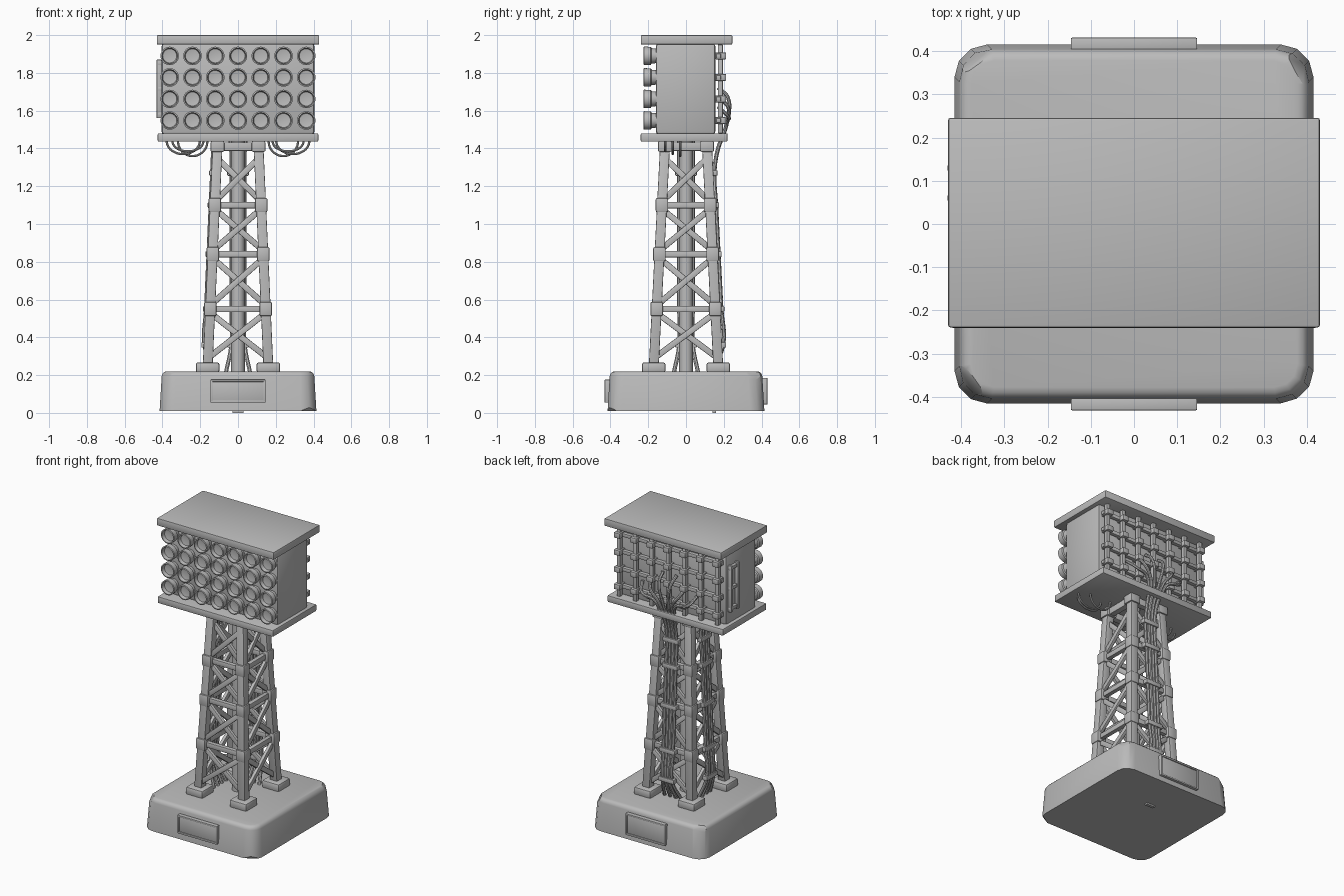
import bpy, bmesh, math
from mathutils import Vector, Matrix

cube = bpy.data.objects.get("Cube")
if cube:
    bpy.data.objects.remove(cube, do_unlink=True)

GREY = (0.5, 0.5, 0.5, 1)
mat = bpy.data.materials.new("light_grey")
mat.use_nodes = True
mat.diffuse_color = GREY
mat.node_tree.nodes["Principled BSDF"].inputs["Base Color"].default_value = GREY
parts = []


def add(name, mesh):
    obj = bpy.data.objects.new(name, mesh)
    bpy.context.scene.collection.objects.link(obj)
    if not mesh.materials:
        mesh.materials.append(mat)
    parts.append(obj)
    return obj


def finish(name, bm):
    bmesh.ops.recalc_face_normals(bm, faces=bm.faces)
    mesh = bpy.data.meshes.new(name)
    bm.to_mesh(mesh)
    bm.free()
    return add(name, mesh)


def block(name, center, size, bevel=0.006, matrix=None):
    bm = bmesh.new()
    bmesh.ops.create_cube(bm, size=1)
    bmesh.ops.scale(bm, vec=size, verts=bm.verts)
    if bevel:
        bmesh.ops.bevel(bm, geom=bm.edges[:], offset=bevel, segments=2, profile=0.5, affect='EDGES')
    bm.transform(Matrix.Translation(center) @ (matrix or Matrix()))
    return finish(name, bm)


def bar(name, a, b, width, depth, facing):
    """Rectangular bar from a to b; depth is measured along the facing direction."""
    a, b = Vector(a), Vector(b)
    z = (b - a).normalized()
    x = Vector(facing).cross(z).normalized()
    rot = Matrix((x, z.cross(x), z)).transposed().to_4x4()
    return block(name, (a + b) / 2, (width, depth, (b - a).length), 0.004, rot)


def cable(name, points, radius=0.009):
    curve = bpy.data.curves.new(name, 'CURVE')
    curve.dimensions = '3D'
    curve.bevel_depth, curve.bevel_resolution, curve.resolution_u = radius, 2, 5
    curve.use_fill_caps = True
    sp = curve.splines.new('BEZIER')
    sp.bezier_points.add(len(points) - 1)
    for p, co in zip(sp.bezier_points, points):
        p.co = co
        p.handle_left_type = p.handle_right_type = 'AUTO'
    temp = bpy.data.objects.new(name + "_path", curve)
    bpy.context.scene.collection.objects.link(temp)
    bpy.context.view_layer.update()
    mesh = bpy.data.meshes.new_from_object(temp.evaluated_get(bpy.context.evaluated_depsgraph_get()))
    bpy.data.objects.remove(temp, do_unlink=True)
    add(name, mesh)


# Chipped concrete base
bm = bmesh.new()
bmesh.ops.create_cube(bm, size=1)
bmesh.ops.scale(bm, vec=(0.83, 0.83, 0.21), verts=bm.verts)
bmesh.ops.translate(bm, vec=(0, 0, 0.115), verts=bm.verts)
for v in bm.verts:
    if v.co.z > 0.1:
        v.co.x *= 0.97
        v.co.y *= 0.97
upright = [e for e in bm.edges if abs(e.verts[0].co.z - e.verts[1].co.z) > 0.1]
bmesh.ops.bevel(bm, geom=upright, offset=0.075, segments=3, profile=0.5, affect='EDGES')
rim = [e for e in bm.edges if all(v.co.z > 0.2 for v in e.verts)]
bmesh.ops.bevel(bm, geom=rim, offset=0.025, segments=3, profile=0.5, affect='EDGES')
for n in ((-0.8, -0.6, 0.6), (0.5, -0.8, -0.7), (0.9, 0.5, 0.6), (-0.6, 0.8, 0.5)):
    n = Vector(n).normalized()
    far = max(v.co.dot(n) for v in bm.verts)
    cut = bmesh.ops.bisect_plane(bm, geom=bm.verts[:] + bm.edges[:] + bm.faces[:],
                                 plane_co=n * (far - 0.012), plane_no=n, clear_outer=True)
    bmesh.ops.edgenet_fill(bm, edges=[e for e in cut['geom_cut'] if isinstance(e, bmesh.types.BMEdge)])
finish("base", bm)
block("underside_mark", (0, 0.15, 0.007), (0.06, 0.02, 0.014), 0)

# Framed plates on the front and back of the base
for name, y, h in (("front", -0.416, 0.12), ("back", 0.416, 0.14)):
    s = math.copysign(1, y)
    block(name + "_plate", (0, y - s * 0.004, 0.115), (0.28, 0.025, h - 0.01), 0.003)
    for k in (-1, 1):
        block(name + "_plate_rail", (0, y, 0.115 + k * (h / 2 - 0.005)), (0.29, 0.03, 0.012), 0.003)
        block(name + "_plate_stile", (k * 0.14, y, 0.115), (0.012, 0.03, h), 0.003)


# Tapering lattice tower
def leg(z, sx, sy):
    t = (z - 0.26) / 1.12
    return Vector((sx * (0.16 - 0.05 * t), sy * (0.17 - 0.057 * t), z))


JOINTS = (0.55, 0.84, 1.10)
LEVELS = (0.27,) + JOINTS + (1.37,)
for sx in (-1, 1):
    for sy in (-1, 1):
        bar("leg", leg(0.24, sx, sy), leg(1.42, sx, sy), 0.052, 0.052, (0, 1, 0))
        block("foot", leg(0.24, sx, sy), (0.125, 0.125, 0.055), 0.012)
        block("leg_cap", leg(1.41, sx, sy), (0.072, 0.072, 0.055))
        for z in JOINTS:
            block("leg_collar", leg(z, sx, sy), (0.066, 0.066, 0.075), 0.008)

for ax, ay in ((0, -1), (0, 1), (-1, 0), (1, 0)):
    # the two legs that border this side of the tower
    ends = [(ax or k, ay or k) for k in (-1, 1)]
    (lx, ly), (rx, ry) = ends
    for z in JOINTS:
        bar("crossbar", leg(z, lx, ly), leg(z, rx, ry), 0.034, 0.03, (ax, ay, 0))
    bar("top_crossbar", leg(1.41, lx, ly), leg(1.41, rx, ry), 0.045, 0.04, (ax, ay, 0))
    for lo, hi in zip(LEVELS, LEVELS[1:]):
        for p, q, shift in ((ends[0], ends[1], 0.006), (ends[1], ends[0], -0.006)):
            off = Vector((ax, ay, 0)) * shift
            bar("brace", leg(lo + 0.02, *p) + off, leg(hi - 0.02, *q) + off, 0.032, 0.022, (ax, ay, 0))

# Central conduit
bm = bmesh.new()
bmesh.ops.create_cone(bm, cap_ends=True, segments=20, radius1=0.036, radius2=0.036, depth=1.24,
                      matrix=Matrix.Translation((0, 0, 0.83)))
finish("conduit", bm)

# Lamp housing between roof and platform
block("roof", (0, 0.003, 1.975), (0.86, 0.485, 0.05))
block("platform", (0, -0.01, 1.458), (0.85, 0.46, 0.044))
block("housing", (0, -0.002, 1.715), (0.81, 0.315, 0.48), 0.015)

# Lathed lamp cups in a grid
COLUMNS = [0.1205 * i for i in range(-3, 4)]
ROWS = [1.548 + 0.114 * i for i in range(4)]
PROFILE = ((0.038, 0), (0.041, 0.025), (0.048, 0.03), (0.049, 0.066), (0.042, 0.068), (0.037, 0.045), (0, 0.038))
bm = bmesh.new()
verts = [bm.verts.new((r, -d, 0)) for r, d in PROFILE]
edges = [bm.edges.new(pair) for pair in zip(verts, verts[1:])]
bmesh.ops.spin(bm, geom=verts + edges, cent=(0, 0, 0), axis=(0, 1, 0), angle=math.tau, steps=24)
bmesh.ops.remove_doubles(bm, verts=bm.verts, dist=0.0002)
lamp = finish("lamp", bm)
spots = [(x, -0.157, z) for x in COLUMNS for z in ROWS]
lamp.location = spots[0]
for spot in spots[1:]:
    add("lamp", lamp.data).location = spot

# Rear support grid with clamps
for x in COLUMNS:
    bar("rear_upright", (x, 0.182, 1.48), (x, 0.182, 1.95), 0.026, 0.026, (0, 1, 0))
    for z in ROWS:
        block("rear_clamp", (x, 0.183, z), (0.045, 0.06, 0.036), 0.005)
for z in ROWS:
    bar("rear_rail", (-0.39, 0.172, z), (0.39, 0.172, z), 0.024, 0.026, (0, 1, 0))

# Small ladder frame on the right side of the housing
for y in (0.06, 0.13):
    bar("side_rail", (-0.418, y, 1.56), (-0.418, y, 1.87), 0.018, 0.026, (1, 0, 0))
for z in (1.58, 1.715, 1.85):
    bar("side_rung", (-0.414, 0.05, z), (-0.414, 0.14, z), 0.022, 0.022, (1, 0, 0))

# Cable bundles down the back and the right side of the tower
HEIGHTS = (0.36, 0.55, 0.84, 1.10, 1.27)
for i in range(4):
    s = (i - 1.5) * 0.024
    back = [(s * 1.8, 0.13, 0.21)] + [(s, leg(z, 1, 1).y + 0.032, z) for z in HEIGHTS]
    cable("back_cable", back + [(s, 0.165, 1.38), (s * 1.2, 0.195, 1.47)], 0.011)
    side = [(-0.13, s * 1.8, 0.21)] + [(leg(z, -1, 1).x - 0.022, s, z) for z in HEIGHTS]
    cable("side_cable", side + [(-0.13, s, 1.44)], 0.011)
for z in HEIGHTS:
    block("back_cable_clamp", (0, leg(z, 1, 1).y + 0.03, z), (0.115, 0.036, 0.03), 0.005)
    block("side_cable_clamp", (leg(z, -1, 1).x - 0.02, 0, z), (0.036, 0.115, 0.03), 0.005)

# Cables fanning out behind the lamps
for i, reach in enumerate((0.05, 0.13, 0.20)):
    for k in (-1, 1):
        top = 1.72 - 0.05 * i
        cable("fan_cable", [(k * 0.02 * (i + 0.5), 0.195, 1.46), (k * reach * 0.4, 0.218, 1.54),
                            (k * reach * 0.85, 0.222, top - 0.05), (k * reach, 0.17, top)], 0.010)

# Slack cable loops below the platform
for k in (-1, 1):
    for inner, outer, y, drop in ((0.16, 0.32, -0.03, 0.085), (0.20, 0.38, -0.07, 0.075), (0.18, 0.35, -0.11, 0.06)):
        mid, half = (inner + outer) / 2, (outer - inner) / 2
        cable("hanging_loop", [(k * (mid + half * math.cos(a)), y, 1.445 - drop * math.sin(a))
                               for a in (math.pi * j / 6 for j in range(7))], 0.006)

# Smooth shading with sharp edges kept
bpy.ops.object.select_all(action='DESELECT')
for obj in parts:
    obj.select_set(True)
bpy.context.view_layer.objects.active = parts[0]
bpy.ops.object.shade_smooth_by_angle(angle=math.radians(35))
